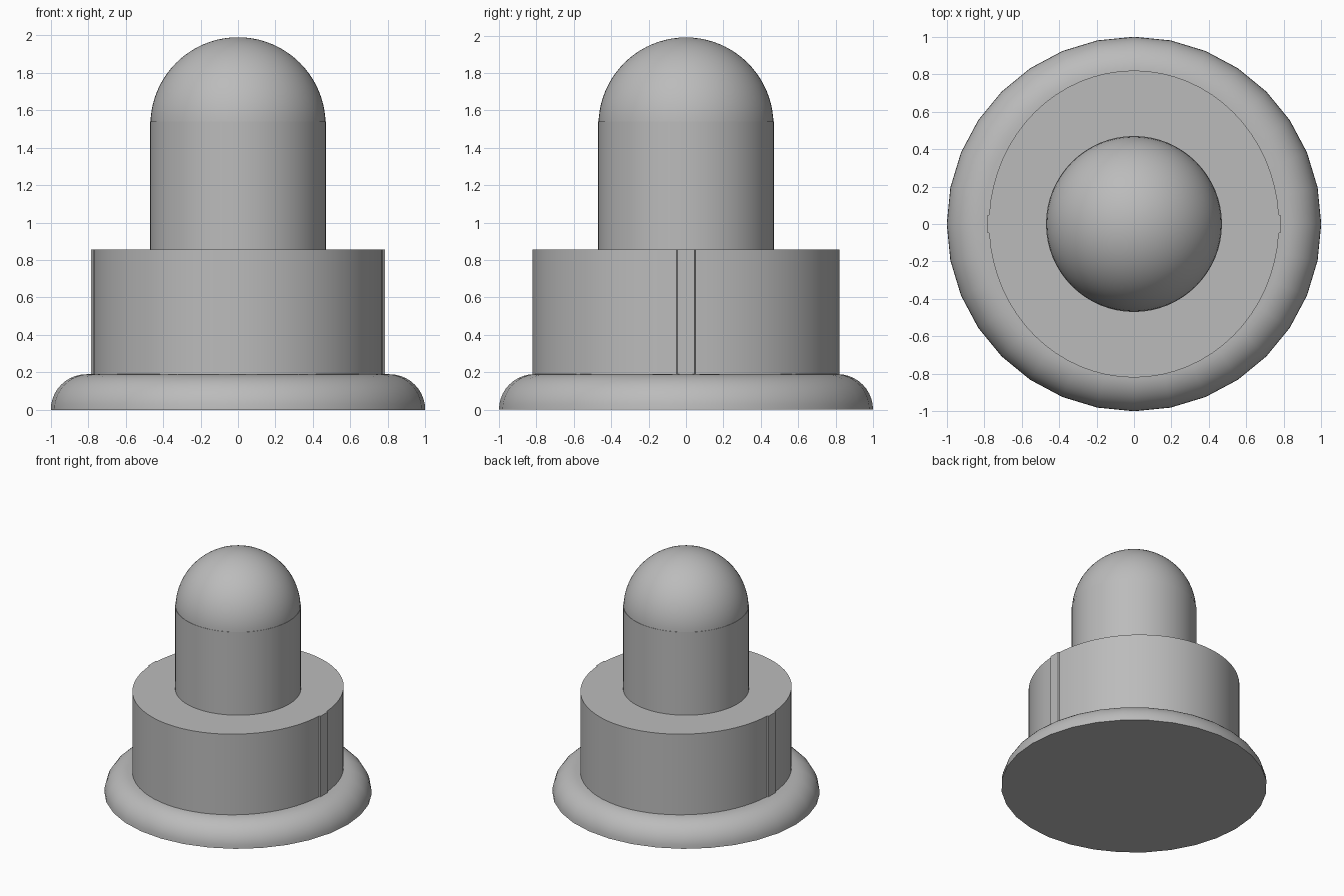
import bpy
import bmesh
from math import sin, cos, pi, radians

cube = bpy.data.objects.get("Cube")
if cube:
    bpy.data.objects.remove(cube, do_unlink=True)

grey = bpy.data.materials.new("plain_grey")
grey.use_nodes = True
colour = (0.5, 0.5, 0.5, 1)
grey.diffuse_color = colour
grey.node_tree.nodes["Principled BSDF"].inputs["Base Color"].default_value = colour


def finish(name, bm, angle=35):
    bmesh.ops.recalc_face_normals(bm, faces=bm.faces)
    mesh = bpy.data.meshes.new(name)
    bm.to_mesh(mesh)
    bm.free()
    mesh.materials.append(grey)
    obj = bpy.data.objects.new(name, mesh)
    bpy.context.collection.objects.link(obj)
    bpy.ops.object.select_all(action="DESELECT")
    obj.select_set(True)
    bpy.context.view_layer.objects.active = obj
    bpy.ops.object.shade_smooth_by_angle(angle=radians(angle))
    return obj


def lathe(name, profile, sides):
    """Spin (radius, height) points around z and cap open ends."""
    bm = bmesh.new()
    rings = []
    for r, z in profile:
        if r < 1e-4:
            rings.append([bm.verts.new((0, 0, z))] * sides)
        else:
            rings.append([bm.verts.new((r * cos(2 * pi * i / sides),
                                        r * sin(2 * pi * i / sides), z))
                          for i in range(sides)])
    for low, high in zip(rings, rings[1:]):
        for i in range(sides):
            j = (i + 1) % sides
            bm.faces.new(list(dict.fromkeys((low[i], low[j], high[j], high[i]))))
    for ring in (rings[0], rings[-1]):
        if ring[0] is not ring[1]:
            bm.faces.new(ring)
    return finish(name, bm)


def prism(name, outline, bottom, top):
    """Extrude a plan outline straight up."""
    bm = bmesh.new()
    face = bm.faces.new([bm.verts.new((x, y, bottom)) for x, y in outline])
    up = bmesh.ops.extrude_face_region(bm, geom=[face])["geom"]
    for v in up:
        if isinstance(v, bmesh.types.BMVert):
            v.co.z = top
    return finish(name, bm, 20)


# Rounded base rim with a flat underside
steps = 10
rim = [(0.81 + 0.19 * cos(pi / 2 * k / steps), 0.19 * sin(pi / 2 * k / steps))
       for k in range(steps + 1)]
lathe("base_rim", rim, 32)

# Slightly oval collar with a narrow flat rib on each side
half_arc = [radians(-86.5 + 173 * k / 32) for k in range(33)]
front_to_back = [(0.775 * sin(a), 0.82 * cos(a)) for a in half_arc]
back_to_front = [(-x, -y) for x, y in front_to_back]
rib = [(0.785, 0.045), (0.785, -0.045)]
outline = front_to_back + rib + back_to_front + [(-x, -y) for x, y in rib]
prism("collar", outline, 0.1, 0.855)

# Upright post and its domed cap
lathe("post", [(0.47, 0.8), (0.47, 1.54)], 64)
dome = [(0.468 * cos(pi / 2 * k / 20), 1.522 + 0.468 * sin(pi / 2 * k / 20))
        for k in range(21)]
lathe("dome_cap", dome, 64)
